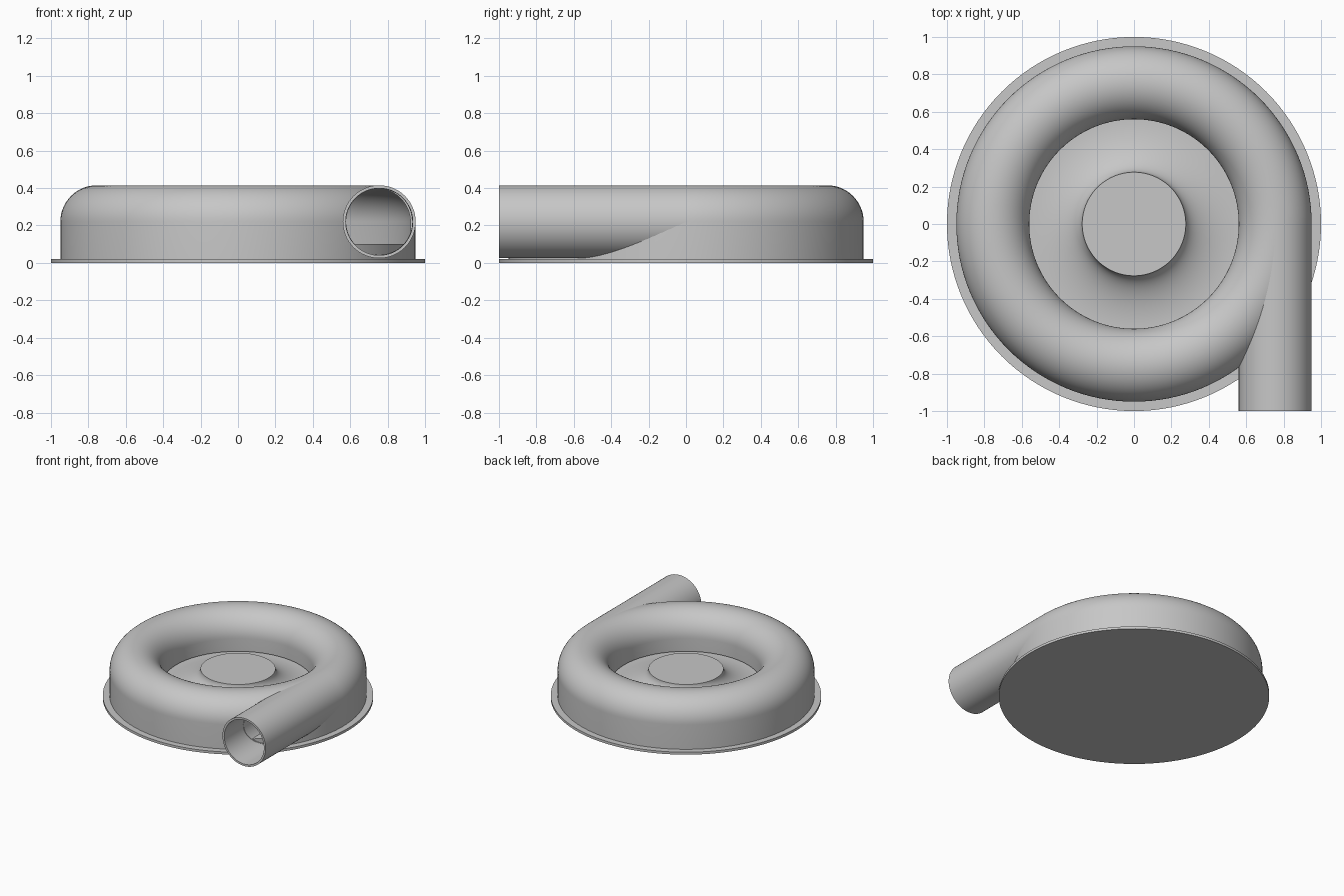
import bpy, bmesh, math
from mathutils import Matrix

cube = bpy.data.objects.get("Cube")
if cube:
    bpy.data.objects.remove(cube, do_unlink=True)

GREY = (0.57, 0.57, 0.57, 1)
metal = bpy.data.materials.new("plain grey")
metal.use_nodes = True
metal.diffuse_color = GREY
metal.node_tree.nodes["Principled BSDF"].inputs["Base Color"].default_value = GREY

RING, MID_Z, TUBE, WALL = 0.755, 0.22, 0.195, 0.016
FLOOR, LIP, HUB_R, HUB_Z = 0.10, 0.115, 0.277, 0.235


def arc(cx, cy, rx, ry, start, end, n):
    angles = [math.radians(start + (end - start) * i / n) for i in range(n + 1)]
    return [(cx + rx * math.cos(a), cy + ry * math.sin(a)) for a in angles]


def revolve(name, profile, closed, steps=128):
    """Turn a radius/height profile around the z axis."""
    bm = bmesh.new()
    verts = [bm.verts.new((r, 0, z)) for r, z in profile]
    pairs = list(zip(verts, verts[1:]))
    if closed:
        pairs.append((verts[-1], verts[0]))
    edges = [bm.edges.new(p) for p in pairs]
    bmesh.ops.spin(bm, geom=verts + edges, cent=(0, 0, 0), axis=(0, 0, 1),
                   angle=math.tau, steps=steps, use_merge=True)
    bmesh.ops.remove_doubles(bm, verts=bm.verts, dist=0.0001)
    bmesh.ops.recalc_face_normals(bm, faces=bm.faces)
    mesh = bpy.data.meshes.new(name)
    bm.to_mesh(mesh)
    bm.free()
    mesh.materials.append(metal)
    obj = bpy.data.objects.new(name, mesh)
    bpy.context.collection.objects.link(obj)
    return obj


def lay_along_outlet(obj):
    """Turn an upright part so its height runs towards the front."""
    obj.data.transform(Matrix.Translation((RING, 0, MID_Z)) @ Matrix.Rotation(math.pi / 2, 4, 'X'))


def smooth(obj):
    bpy.ops.object.select_all(action='DESELECT')
    obj.select_set(True)
    bpy.context.view_layer.objects.active = obj
    bpy.ops.object.shade_smooth_by_angle(angle=math.radians(30))


# Flanged base with raised floor and flared hub
flare = arc(RING - TUBE, HUB_Z, RING - TUBE - HUB_R, HUB_Z - FLOOR, 270, 180, 20)
base = revolve("base_and_hub", [(0, 0), (1, 0), (1, 0.02), (0.945, 0.02), (0.945, FLOOR)]
               + flare + [(0, HUB_Z)], False)

# Hollow ring housing
outer = arc(RING, MID_Z, TUBE, TUBE, 0, 180, 32)
inner = arc(RING, MID_Z, TUBE - WALL, TUBE - WALL, 180, 0, 32)
housing = revolve("ring_housing", [(RING + TUBE, 0.018)] + outer
                  + [(RING - TUBE, LIP), (RING - TUBE + WALL, LIP)] + inner
                  + [(RING + TUBE - WALL, 0.018)], True)

# Outlet opening through the housing wall
bore = TUBE - WALL
cutter = revolve("outlet_cutter", [(0, 0.15), (bore - 0.002, 0.15), (bore - 0.002, 1.1), (0, 1.1)],
                 False, 64)
lay_along_outlet(cutter)
cutter.hide_render = True
cut = housing.modifiers.new("outlet_opening", 'BOOLEAN')
cut.object = cutter
cut.operation = 'DIFFERENCE'
cut.solver = 'EXACT'
bpy.context.view_layer.objects.active = housing
bpy.ops.object.modifier_apply(modifier=cut.name)
bpy.data.objects.remove(cutter, do_unlink=True)

# Straight outlet pipe leaving the ring tangentially
pipe = revolve("outlet_pipe", [(bore, 0), (TUBE, 0), (TUBE, 1), (bore, 1)], True, 64)
lay_along_outlet(pipe)

for part in (base, housing, pipe):
    smooth(part)
